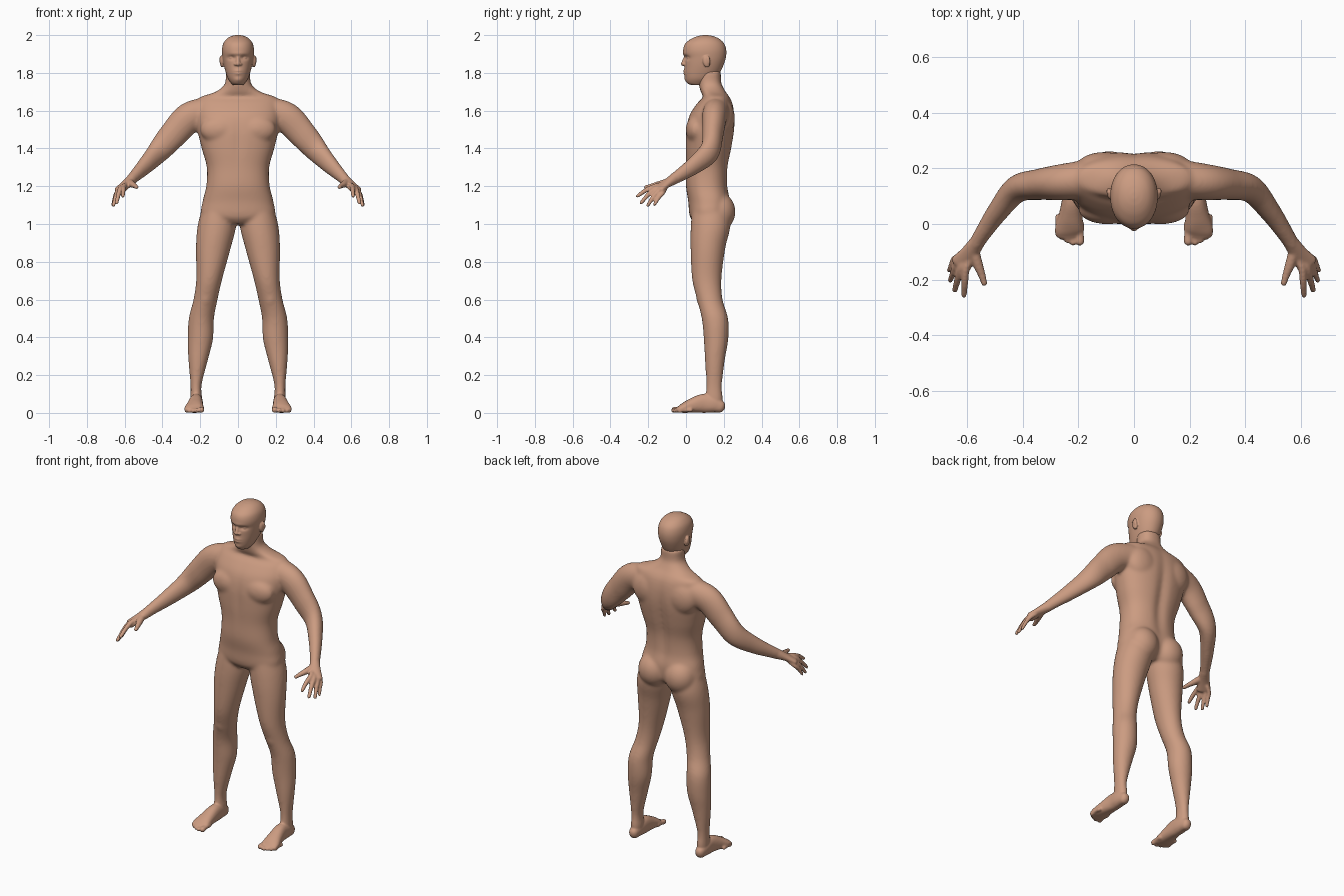
import bpy, bmesh, math
from mathutils import Vector, Matrix

SIDES = (1, -1)
UP = Vector((0, 0, 1))

if "Cube" in bpy.data.objects:
    bpy.data.objects.remove(bpy.data.objects["Cube"], do_unlink=True)

skin = bpy.data.materials.new("skin")
skin.use_nodes = True
skin.diffuse_color = (0.60, 0.33, 0.22, 1)
skin.node_tree.nodes["Principled BSDF"].inputs["Base Color"].default_value = skin.diffuse_color


def bell(value, width):
    return math.exp(-(value / width) ** 2)


def spline(stations, steps):
    """Smooth curve through stations, blending position and radii together."""
    rows = [Vector(s) for s in stations]
    rows = [2 * rows[0] - rows[1]] + rows + [2 * rows[-1] - rows[-2]]
    result = []
    for a, b, c, d in zip(rows, rows[1:], rows[2:], rows[3:]):
        for k in range(steps):
            t = k / steps
            result.append(b + (c - a) * (t / 2) + (2 * a - 5 * b + 4 * c - d) * (t * t / 2)
                          + (3 * b - a - 3 * c + d) * (t ** 3 / 2))
    return result + [rows[-2]]


def loft(bm, stations, side=1, level=False, steps=6, power=2.0, segments=32, sculpt=None):
    """Skin elliptical rings (x, y, z, radius_a, radius_b); level rings stay horizontal."""
    rows = spline(stations, steps)
    rings = []
    for i, row in enumerate(rows):
        centre = Vector(row[:3])
        tangent = Vector(rows[min(i + 1, len(rows) - 1)][:3]) - Vector(rows[max(i - 1, 0)][:3])
        tangent.normalize()
        if level:
            a, b = Vector((1, 0, 0)), Vector((0, 1, 0))
        else:
            a = tangent.cross(UP).normalized()
            b = a.cross(tangent)
        rings.append((centre, a, b, row[3], row[4], tangent))
    if not level:
        # rounded ends
        def cap(ring, sign):
            c, a, b, ra, rb, t = ring
            angles = [math.radians(d) for d in (25, 50, 75)]
            return [(c + t * sign * min(ra, rb) * math.sin(g), a, b,
                     ra * math.cos(g), rb * math.cos(g), t) for g in angles]
        rings = cap(rings[0], -1)[::-1] + rings + cap(rings[-1], 1)
    loops = []
    for c, a, b, ra, rb, t in rings:
        loop = []
        for k in range(segments):
            angle = 2 * math.pi * k / segments
            u, w = math.cos(angle), math.sin(angle)
            u = math.copysign(abs(u) ** (2 / power), u)
            w = math.copysign(abs(w) ** (2 / power), w)
            p = c + a * (ra * u) + b * (rb * w)
            if sculpt:
                sculpt(p)
            loop.append(bm.verts.new((p.x * side, p.y, max(p.z, 0))))
        loops.append(loop)
    for low, high in zip(loops, loops[1:]):
        for k in range(segments):
            n = (k + 1) % segments
            bm.faces.new((low[k], low[n], high[n], high[k]))
    bm.faces.new(loops[0][::-1])
    bm.faces.new(loops[-1])


def blob(bm, centre, radii, tilt=0):
    """Ellipsoid, tilted about the x axis."""
    matrix = (Matrix.Translation(centre) @ Matrix.Rotation(tilt, 4, 'X')
              @ Matrix.Diagonal((*radii, 1)))
    bmesh.ops.create_icosphere(bm, subdivisions=4, radius=1, matrix=matrix)


def fuse(name, bm, voxel, iterations):
    """Merge overlapping volumes into one smooth skin and return the object."""
    bmesh.ops.recalc_face_normals(bm, faces=bm.faces)
    rough = bpy.data.meshes.new(name)
    bm.to_mesh(rough)
    bm.free()
    obj = bpy.data.objects.new(name, rough)
    bpy.context.scene.collection.objects.link(obj)
    remesh = obj.modifiers.new("merge", 'REMESH')
    remesh.mode = 'VOXEL'
    remesh.voxel_size = voxel
    smooth = obj.modifiers.new("soften", 'SMOOTH')
    smooth.factor = 0.5
    smooth.iterations = iterations
    bpy.context.view_layer.update()
    graph = bpy.context.evaluated_depsgraph_get()
    baked = bpy.data.meshes.new_from_object(obj.evaluated_get(graph))
    obj.modifiers.clear()
    obj.data = baked
    baked.materials.clear()
    baked.materials.append(skin)
    for face in baked.polygons:
        face.use_smooth = True
        face.material_index = 0
    return obj


# Torso: height, front, back, half width
TORSO = [(1.0, .05, .19, .08), (1.04, .02, .225, .19), (1.12, .012, .235, .187),
         (1.2, 0, .222, .168), (1.3, 0, .224, .165), (1.4, -.003, .243, .192),
         (1.5, 0, .258, .215), (1.58, .02, .258, .222), (1.64, .06, .247, .215),
         (1.672, .09, .232, .2), (1.695, .08, .215, .13), (1.72, .072, .2, .088),
         (1.75, .066, .187, .067), (1.81, .066, .185, .064)]


def from_profile(rows):
    return [(0, (f + b) / 2, z, w, (b - f) / 2) for z, f, b, w in rows]


def muscle_lines(p):
    # spine furrow and breastbone line
    if p.y > .13:
        p.y -= .016 * bell(p.x, .03) * bell(p.z - 1.37, .24)
    else:
        p.y += .006 * bell(p.x, .02) * bell(p.z - 1.45, .12)


body = bmesh.new()
loft(body, from_profile(TORSO), level=True, power=2.3, segments=64, sculpt=muscle_lines)

LEG = [(.1, .13, 1.1, .085, .095), (.112, .13, .99, .102, .105), (.131, .116, .87, .092, .092),
       (.152, .11, .71, .069, .078), (.172, .126, .6, .064, .068), (.194, .153, .5, .067, .07),
       (.199, .159, .39, .067, .065), (.211, .153, .28, .052, .053),
       (.222, .149, .15, .03, .042), (.221, .148, .08, .031, .047), (.221, .148, .03, .03, .045)]
ARM = [(.17, .16, 1.597, .07, .075), (.26, .15, 1.562, .065, .081), (.34, .142, 1.477, .056, .075),
       (.42, .125, 1.385, .049, .063), (.487, .047, 1.313, .039, .049),
       (.54, -.03, 1.26, .031, .036), (.568, -.075, 1.232, .027, .03)]
for side in SIDES:
    loft(body, LEG, side, level=True)
    loft(body, ARM, side)
    blob(body, (side * .088, .175, 1.065), (.092, .087, .1))       # buttock
    blob(body, (side * .095, .052, 1.5), (.105, .053, .075))       # chest muscle
    blob(body, (side * .11, .2, 1.56), (.1, .058, .1))             # shoulder blade
    blob(body, (side * .172, .086, .61), (.034, .032, .05))        # kneecap
body_obj = fuse("limbs_and_torso", body, .008, 12)

# Hands, feet and the softened body are merged into one skin
whole = bmesh.new()
whole.from_mesh(body_obj.data)
bpy.data.objects.remove(body_obj, do_unlink=True)

PALM = [(.56, -.062, 1.239, .027, .03), (.59, -.105, 1.212, .032, .022),
        (.622, -.145, 1.183, .04, .017)]
WRIST = Vector((.575, -.085, 1.225))
# knuckle, tip, radius
FINGERS = [((.604, -.166, 1.199), (.61, -.256, 1.148), .0125),
           ((.622, -.16, 1.188), (.643, -.238, 1.112), .0125),
           ((.636, -.145, 1.174), (.659, -.202, 1.099), .012),
           ((.643, -.125, 1.162), (.663, -.167, 1.102), .011)]
THUMB = [(.575, -.095, 1.222, .02, .02), (.56, -.145, 1.21, .018, .017),
         (.547, -.18, 1.202, .014, .013), (.537, -.213, 1.195, .011, .01)]

FOOT = [(.222, .18, .034, .028, .033), (.222, .14, .046, .034, .045), (.222, .09, .05, .036, .05),
        (.227, .03, .038, .043, .038), (.232, -.015, .025, .051, .026), (.232, -.04, .016, .05, .016)]
# toe x, tip y, radius
TOES = [(.194, -.062, .016), (.219, -.066, .012), (.239, -.058, .0115),
        (.257, -.047, .011), (.272, -.034, .011)]

for side in SIDES:
    loft(whole, PALM, side)
    loft(whole, THUMB, side, segments=16)
    for knuckle, tip, r in FINGERS:
        k, t = Vector(knuckle), Vector(tip)
        bend = (k + t) / 2 + UP * .006
        root = WRIST.lerp(k, .6)
        loft(whole, [(*root, r, r), (*k, r * 1.1, r * 1.1), (*bend, r, r), (*t, r * .8, r * .75)],
             side, segments=16)
    loft(whole, FOOT, side, power=2.3)
    for x, tip, r in TOES:
        loft(whole, [(x, tip + .06, r * 1.4, r, r), (x, tip + .025, r * 1.3, r * .9, r * .8),
                     (x, tip, r, r, r)], side, segments=16)
fuse("body", whole, .0055, 3)

# Head: height, front, back, half width
HEAD = [(1.735, .03, .1, .026), (1.745, .008, .12, .036), (1.768, -.003, .15, .052),
        (1.8, -.008, .178, .064), (1.84, -.008, .198, .075), (1.88, -.009, .211, .082),
        (1.92, -.015, .213, .085), (1.955, -.004, .202, .078), (1.98, .027, .177, .06),
        (1.994, .06, .145, .037), (2.0, .09, .115, .012)]


def face(p):
    # eye sockets, brow, lips and chin
    if p.y < .07:
        p.y += .013 * bell(abs(p.x) - .034, .019) * bell(p.z - 1.88, .011)
        p.y -= .004 * bell(p.x, .05) * bell(p.z - 1.902, .01)
        p.y -= .009 * bell(p.x, .021) * bell(p.z - 1.803, .013)
        p.y += .007 * bell(p.x, .02) * bell(p.z - 1.803, .004)
        p.y -= .005 * bell(p.x, .02) * bell(p.z - 1.764, .012)


head = bmesh.new()
loft(head, from_profile(HEAD), level=True, steps=10, power=2.1, segments=96, sculpt=face)
loft(head, [(0, .002, 1.893, .009, .009), (0, -.007, 1.87, .01, .01),
            (0, -.015, 1.848, .012, .012)], segments=16)            # nose
for side in SIDES:
    blob(head, (side * .013, -.006, 1.846), (.009, .013, .008))     # nostril
    blob(head, (side * .033, .019, 1.879), (.014, .013, .01))       # eye
    blob(head, (side * .084, .108, 1.86), (.012, .019, .032), .2)   # ear
    blob(head, (side * .09, .117, 1.868), (.009, .011, .024), .2)   # ear rim
fuse("head", head, .004, 2)
